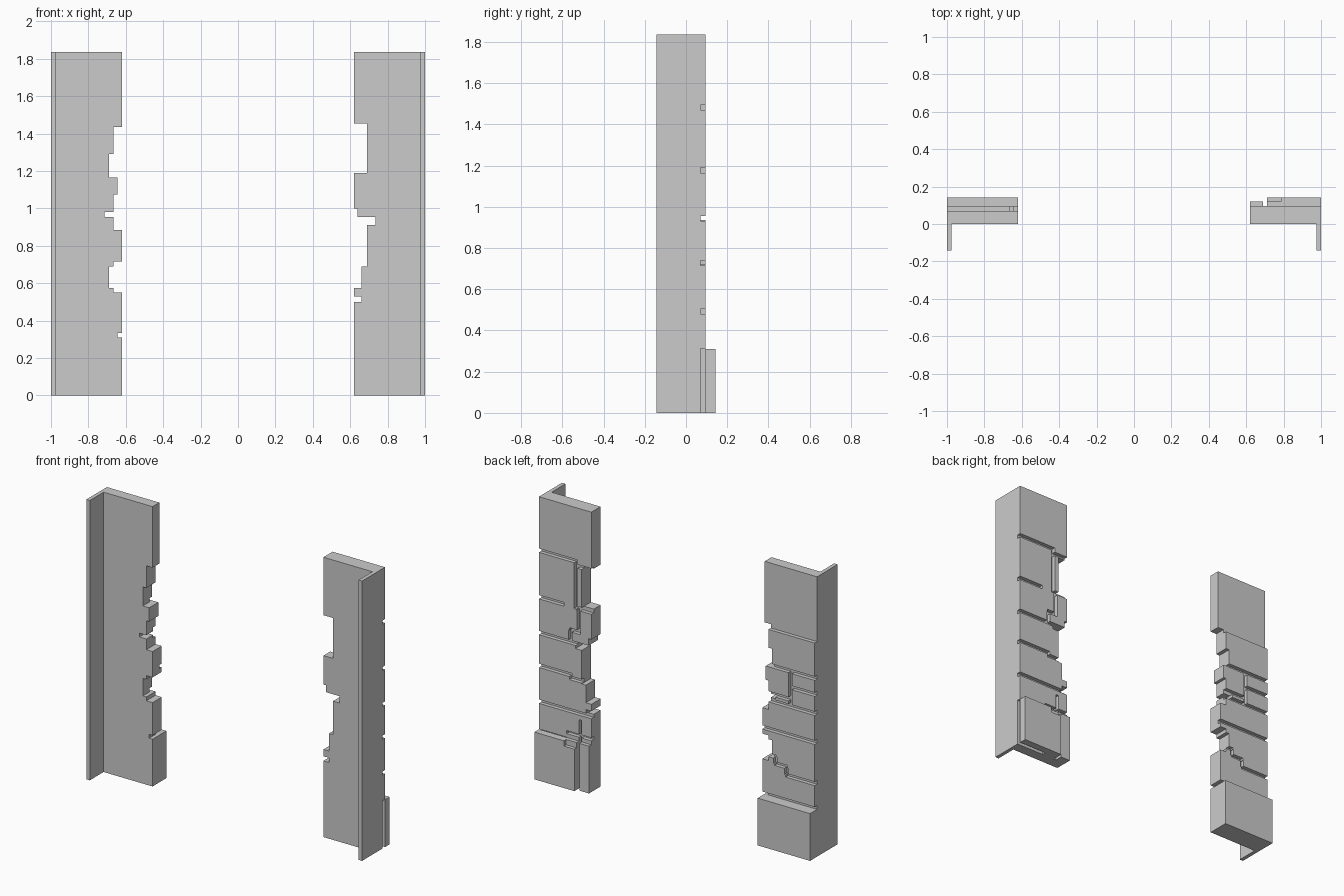
import bpy, bmesh

if "Cube" in bpy.data.objects:
    bpy.data.objects.remove(bpy.data.objects["Cube"])

BACK, FACE, CORE = 0.143, 0.095, 0.07   # slab, brick and mortar depths


def mesh_object(name, bm):
    bmesh.ops.recalc_face_normals(bm, faces=bm.faces)
    me = bpy.data.meshes.new(name)
    bm.to_mesh(me)
    bm.free()
    ob = bpy.data.objects.new(name, me)
    bpy.context.collection.objects.link(ob)
    return ob


def add_box(bm, x0, x1, y0, y1, z0, z1):
    geo = bmesh.ops.create_cube(bm, size=1)
    for v in geo["verts"]:
        v.co.x = x1 if v.co.x > 0 else x0
        v.co.y = y1 if v.co.y > 0 else y0
        v.co.z = z1 if v.co.z > 0 else z0


def pier(name, side, steps, cuts):
    """steps: (inner edge distance from centre, top z); cuts: (x0, x1, z0, z1, y0, y1)"""
    pts, z = [(1.0, 0.0)], 0.0
    for x, top in steps:
        pts += [(x, z), (x, top)]
        z = top
    pts.append((1.0, z))
    bm = bmesh.new()
    face = bm.faces.new([bm.verts.new((side * x, 0, h)) for x, h in pts])
    ext = bmesh.ops.extrude_face_region(bm, geom=[face])
    for v in ext["geom"]:
        if isinstance(v, bmesh.types.BMVert):
            v.co.y = BACK
    wall = mesh_object(name + "_wall", bm)
    # mortar joints and recesses carved in the back
    for i, (x0, x1, z0, z1, y0, y1) in enumerate(cuts):
        bm = bmesh.new()
        add_box(bm, *sorted((side * x0, side * x1)), y0, y1, z0, z1)
        cutter = mesh_object(f"{name}_joint_cutter_{i}", bm)
        cutter.hide_render = True
        mod = wall.modifiers.new("joint", "BOOLEAN")
        mod.operation, mod.solver, mod.object = "DIFFERENCE", "EXACT", cutter
    # bake the carving, then drop the helpers
    bpy.context.view_layer.update()
    dg = bpy.context.evaluated_depsgraph_get()
    baked = bpy.data.meshes.new_from_object(wall.evaluated_get(dg))
    helpers = [m.object for m in wall.modifiers]
    wall.modifiers.clear()
    wall.data = baked
    for h in helpers:
        bpy.data.objects.remove(h)
    # thin return along the outer edge
    bm = bmesh.new()
    add_box(bm, *sorted((side * 0.975, side * 1.0)), -BACK, 0, 0, 1.835)
    mesh_object(name + "_return", bm)


def joint(x0, x1, z0, z1):
    return (x0, x1, z0, z1, CORE, 0.3)


# left pier
left_steps = [(.62, .31), (.645, .335), (.62, .55), (.665, .575), (.69, .69),
              (.665, .715), (.62, .885), (.665, .955), (.715, .98), (.665, 1.075),
              (.645, 1.165), (.69, 1.29), (.665, 1.435), (.62, 1.835)]
left_cuts = [
    (.5, 1.1, .31, 1.9, FACE, 0.3),      # bricks sit behind the base slab
    joint(.5, 1.1, 1.41, 1.91),          # plain upper block
    joint(.5, 1.1, 1.165, 1.19),
    joint(.81, .835, .955, 1.18),
    joint(.82, 1.1, 1.06, 1.085),
    joint(.5, .83, .98, 1.005),
    joint(.5, 1.1, .935, .96),
    joint(.5, 1.1, .745, .77),
    joint(.5, .72, .575, .60),           # stepped joint
    joint(.70, .725, .54, .59),
    joint(.71, .80, .53, .555),
    joint(.78, .805, .49, .54),
    joint(.79, 1.1, .475, .50),
    joint(.5, 1.1, .31, .335),
]
pier("left_pier", -1, left_steps, left_cuts)

# right pier
right_steps = [(.62, .50), (.66, .53), (.62, .575), (.66, .69), (.69, .91),
               (.735, .955), (.64, 1.0), (.62, 1.19), (.69, 1.455), (.62, 1.835)]
right_cuts = [
    (.5, 1.1, .31, 1.9, FACE, 0.3),
    (.5, .71, -.1, .33, .12, 0.3),       # recessed slab corner
    (.7, .785, .275, .33, .12, 0.3),
    (.80, 1.1, -.1, .312, CORE, FACE),   # gap behind the base slab
    joint(.69, .71, -.1, .45),
    joint(.72, 1.1, 1.47, 1.495),
    joint(.5, .74, 1.44, 1.465),
    joint(.72, .745, 1.17, 1.48),
    joint(.82, 1.1, 1.165, 1.19),
    joint(.5, .73, 1.165, 1.19),
    joint(.70, .725, 1.02, 1.18),
    joint(.70, .78, 1.01, 1.035),
    joint(.76, .785, .94, 1.02),
    joint(.5, 1.1, .93, .955),
    joint(.76, 1.1, .715, .74),
    joint(.5, .78, .695, .72),
    joint(.5, 1.1, .48, .505),
    joint(.5, .80, .335, .355),
]
pier("right_pier", 1, right_steps, right_cuts)
